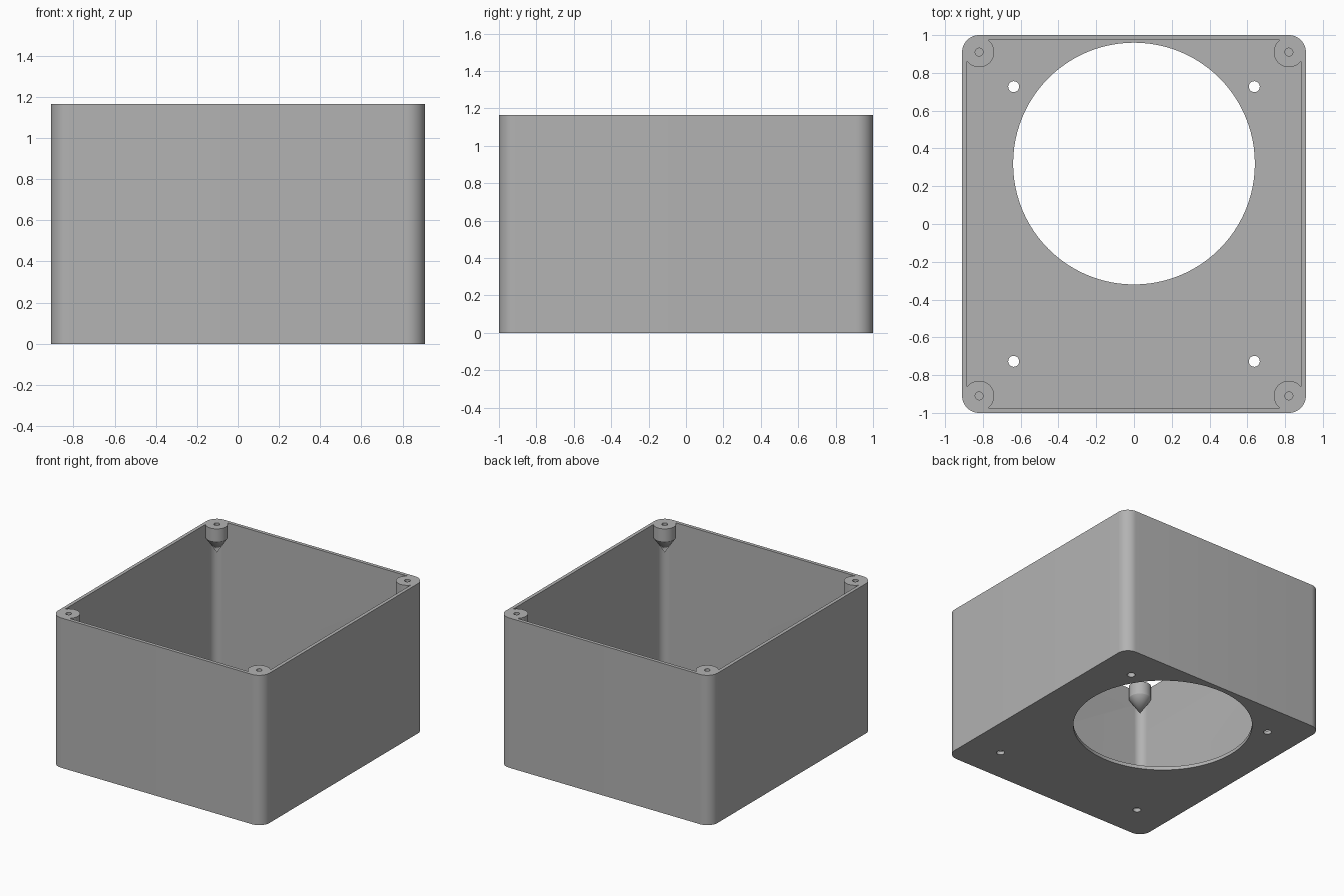
import bpy, bmesh, math

if "Cube" in bpy.data.objects:
    bpy.data.objects.remove(bpy.data.objects["Cube"])

W, D, H = 1.82, 2.0, 1.165      # outer size
WALL, FLOOR, CORNER = 0.027, 0.027, 0.09
POST_X, POST_Y = W / 2 - CORNER, D / 2 - CORNER

grey = bpy.data.materials.new("plain grey")
grey.use_nodes = True
grey.diffuse_color = (0.45, 0.45, 0.45, 1)
grey.node_tree.nodes["Principled BSDF"].inputs["Base Color"].default_value = grey.diffuse_color


def make(name, bm):
    bmesh.ops.recalc_face_normals(bm, faces=bm.faces)
    mesh = bpy.data.meshes.new(name)
    bm.to_mesh(mesh)
    bm.free()
    mesh.materials.append(grey)
    obj = bpy.data.objects.new(name, mesh)
    bpy.context.collection.objects.link(obj)
    return obj


def rounded_block(name, w, d, r, z0, z1, steps=12):
    """Upright block with rounded vertical corners."""
    bm = bmesh.new()
    ring = []
    for q, (sx, sy) in enumerate([(1, 1), (-1, 1), (-1, -1), (1, -1)]):
        for i in range(steps + 1):
            a = (q + i / steps) * math.pi / 2
            ring.append(bm.verts.new((sx * (w / 2 - r) + r * math.cos(a),
                                      sy * (d / 2 - r) + r * math.sin(a), z0)))
    base = bm.faces.new(ring)
    top = bmesh.ops.extrude_face_region(bm, geom=[base])["geom"]
    for v in top:
        if isinstance(v, bmesh.types.BMVert):
            v.co.z = z1
    return make(name, bm)


def lathe(name, x, y, profile, steps):
    """Solid of revolution; the profile starts and ends on the axis."""
    bm = bmesh.new()
    pts = [bm.verts.new((r, 0, z)) for r, z in profile]
    edges = [bm.edges.new(p) for p in zip(pts, pts[1:])]
    bmesh.ops.spin(bm, geom=pts + edges, cent=(0, 0, 0), axis=(0, 0, 1),
                   angle=math.tau, steps=steps)
    bmesh.ops.remove_doubles(bm, verts=bm.verts, dist=1e-5)
    bmesh.ops.translate(bm, verts=bm.verts, vec=(x, y, 0))
    return make(name, bm)


def drill(name, x, y, r, z0, z1, steps=32):
    return lathe(name, x, y, [(0, z0), (r, z0), (r, z1), (0, z1)], steps)


def combine(target, tool, operation):
    mod = target.modifiers.new(tool.name, "BOOLEAN")
    mod.operation, mod.object, mod.solver = operation, tool, "EXACT"
    bpy.context.view_layer.objects.active = target
    bpy.ops.object.modifier_apply(modifier=mod.name)
    bpy.data.objects.remove(tool)


# Hollow open-topped box
box = rounded_block("enclosure_box", W, D, CORNER, 0, H)
combine(box, rounded_block("cavity", W - 2 * WALL, D - 2 * WALL, CORNER - WALL,
                           FLOOR, H + 0.1), "DIFFERENCE")

# Large round opening and four mounting holes in the floor
combine(box, drill("opening", 0, 0.32, 0.64, -0.1, 0.1, 96), "DIFFERENCE")
for sx in (-1, 1):
    for sy in (-1, 1):
        combine(box, drill("mount_hole", sx * 0.637, sy * 0.727, 0.029, -0.1, 0.1),
                "DIFFERENCE")

# Corner screw posts: short cylinder tapering to a point, with a pilot hole
for sx in (-1, 1):
    for sy in (-1, 1):
        x, y = sx * POST_X, sy * POST_Y
        combine(box, lathe("screw_post", x, y,
                           [(0, H - 0.22), (0.08, H - 0.1), (0.08, H), (0, H)], 40), "UNION")
        combine(box, drill("pilot_hole", x, y, 0.021, H - 0.1, H + 0.1, 24), "DIFFERENCE")

# Smooth curved walls, crisp edges
bpy.ops.object.select_all(action="DESELECT")
box.select_set(True)
bpy.context.view_layer.objects.active = box
bpy.ops.object.shade_smooth_by_angle(angle=math.radians(30))
